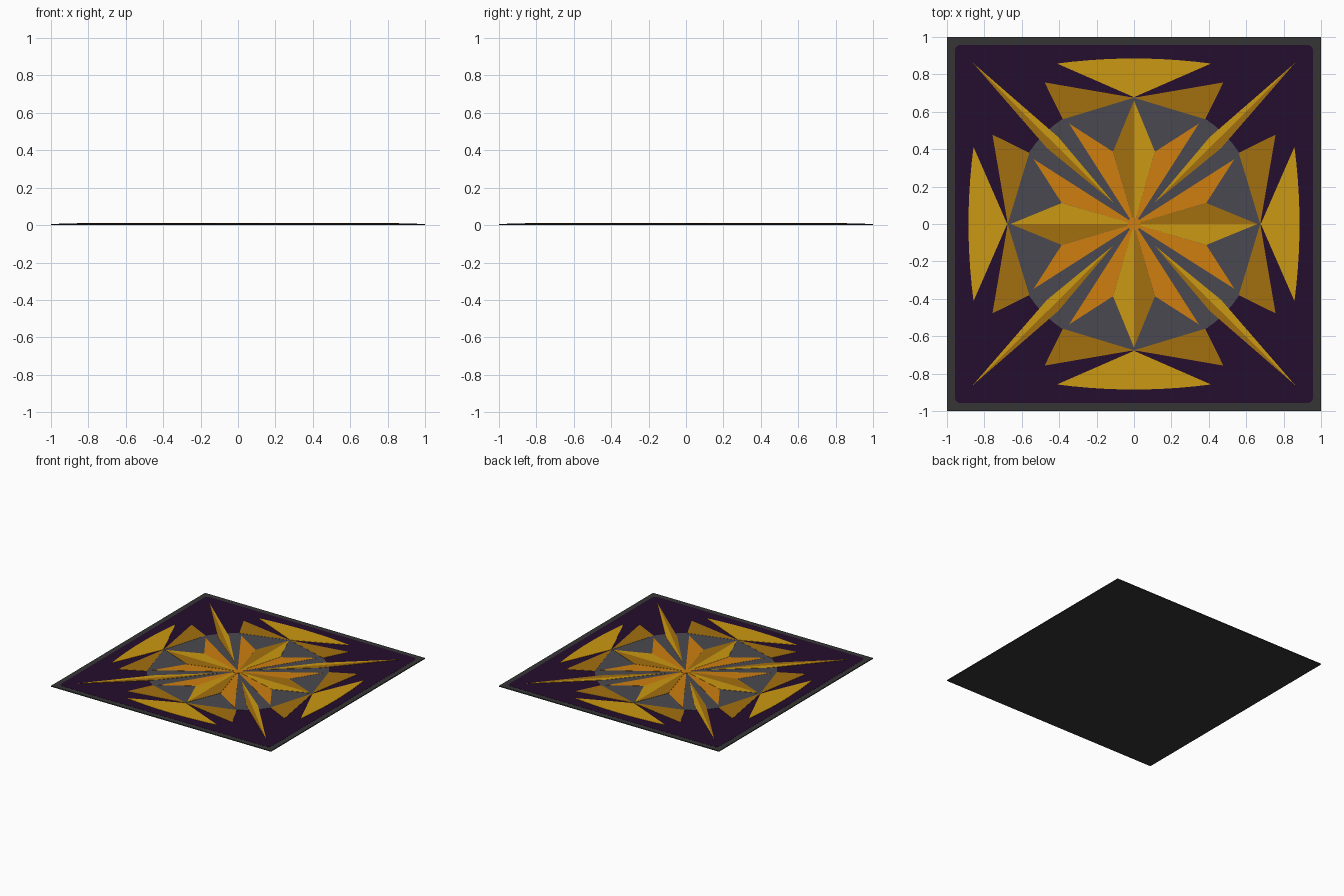
import bpy, bmesh, math
from mathutils import Matrix, Vector

if "Cube" in bpy.data.objects:
    bpy.data.objects.remove(bpy.data.objects["Cube"])


def mat(name, r, g, b):
    m = bpy.data.materials.new(name)
    m.diffuse_color = (r, g, b, 1)
    m.use_nodes = True
    m.node_tree.nodes["Principled BSDF"].inputs["Base Color"].default_value = m.diffuse_color
    return m


CHARCOAL = mat("charcoal", 0.036, 0.036, 0.036)
PURPLE = mat("deep purple", 0.018, 0.004, 0.026)
GREY = mat("slate grey", 0.066, 0.066, 0.080)
ORANGE = mat("orange", 0.62, 0.212, 0.005)
LIGHT = mat("light gold", 0.60, 0.315, 0.006)
DARK = mat("dark gold", 0.36, 0.160, 0.005)


def plate(name, outlines, z0, z1, material):
    """Thin flat plate(s) extruded from 2D outlines."""
    bm = bmesh.new()
    for pts in outlines:
        f = bm.faces.new([bm.verts.new((x, y, z0)) for x, y in pts])
        top = bmesh.ops.extrude_face_region(bm, geom=[f])["geom"]
        bmesh.ops.translate(bm, vec=(0, 0, z1 - z0),
                            verts=[v for v in top if isinstance(v, bmesh.types.BMVert)])
    bmesh.ops.recalc_face_normals(bm, faces=bm.faces)
    me = bpy.data.meshes.new(name)
    bm.to_mesh(me)
    bm.free()
    me.materials.append(material)
    ob = bpy.data.objects.new(name, me)
    bpy.context.collection.objects.link(ob)
    return ob


def turn(pts, quarter):
    c, s = ((1, 0), (0, 1), (-1, 0), (0, -1))[quarter]
    return [(c * x - s * y, s * x + c * y) for x, y in pts]


def four(*outlines):
    return [turn(o, q) for q in range(4) for o in outlines]


def flip(pts):
    return [(-x, y) for x, y in pts]


def arc(cx, cy, r, a0, a1, n):
    return [(cx + r * math.cos(math.radians(a0 + (a1 - a0) * i / n)),
             cy + r * math.sin(math.radians(a0 + (a1 - a0) * i / n))) for i in range(n + 1)]


# backing slab and rounded inner panel
S = 0.007
plate("backing_slab", [[(-1, -1), (1, -1), (1, 1), (-1, 1)]], 0, S, CHARCOAL)
e, r = 0.957, 0.03
panel = []
for q in range(4):
    panel += turn(arc(e - r, e - r, r, 0, 90, 6), q)
plate("inner_panel", [panel], S, 0.008, PURPLE)

# central disc
plate("centre_disc", [arc(0, 0, 0.68, 0, 360, 64)[:-1]], 0.008, 0.009, GREY)

# outer fans: dark wings and light curved caps on each side
wing = [(0, 0.675), (0.38, 0.56), (0.478, 0.757)]
plate("fan_wings", four(wing, flip(wing)), 0.008, 0.010, DARK)
cap = [(0, 0.678)] + [(x, 0.885 - 0.16 * x * x) for x in
                      (0.412 - 0.0824 * i for i in range(11))]
plate("fan_caps", four(cap), 0.008, 0.010, LIGHT)

# orange star slivers
sliver = [(0.03, 0.04), (0.347, 0.537), (0.113, 0.387), (0.0, 0.0)]
plate("star_slivers", four(sliver, flip(sliver)), 0.009, 0.010, ORANGE)

# four main star points, split into light and dark halves
half = [(0, 0), (0.112, 0.387), (0, 0.66)]
plate("star_light_halves", four(half), 0.009, 0.011, LIGHT)
plate("star_dark_halves", four(flip(half)), 0.009, 0.011, DARK)
plate("star_hub", [arc(0, 0, 0.035, 0, 360, 16)[:-1]], 0.009, 0.012, ORANGE)

# slim diagonal rays, light on the upper side and dark on the lower
upper = [(0.11, 0.115), (0.86, 0.86), (0.405, 0.465)]
lower = [(0.11, 0.115), (0.465, 0.405), (0.86, 0.86)]
down = lambda pts: [(x, -y) for x, y in pts]
lights = [upper, flip(upper), down(lower), flip(down(lower))]
darks = [lower, flip(lower), down(upper), flip(down(upper))]
plate("ray_light_halves", lights, 0.008, 0.011, LIGHT)
plate("ray_dark_halves", darks, 0.008, 0.011, DARK)
